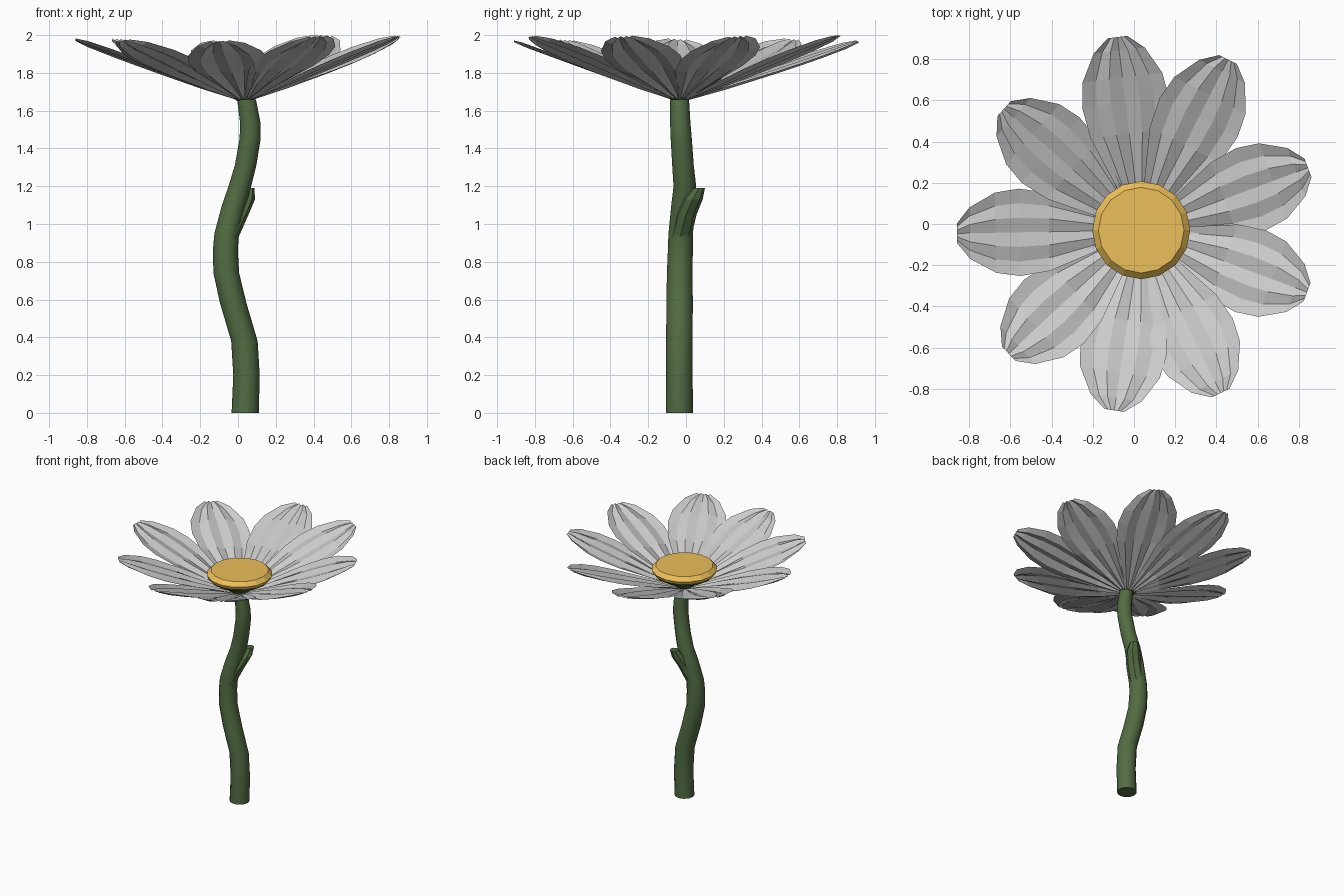
import bpy, bmesh, math
from mathutils import Vector

if "Cube" in bpy.data.objects:
    bpy.data.objects.remove(bpy.data.objects["Cube"])

CX, CY = 0.035, -0.03   # axis of the flower head


def material(name, rgb):
    m = bpy.data.materials.new(name)
    m.diffuse_color = (*rgb, 1)
    m.use_nodes = True
    m.node_tree.nodes["Principled BSDF"].inputs["Base Color"].default_value = m.diffuse_color
    return m


def add_object(name, bm, mat=None):
    me = bpy.data.meshes.new(name)
    bm.to_mesh(me)
    bm.free()
    ob = bpy.data.objects.new(name, me)
    bpy.context.collection.objects.link(ob)
    if mat:
        me.materials.append(mat)
    return ob


def ring_tube(name, rings, sides, mat):
    """Closed tube through horizontal rings given as (x, y, z, radius)."""
    bm = bmesh.new()
    loops = []
    for x, y, z, r in rings:
        loops.append([bm.verts.new((x + r * math.cos(math.tau * i / sides),
                                    y + r * math.sin(math.tau * i / sides), z))
                      for i in range(sides)])
    for a, b in zip(loops, loops[1:]):
        for i in range(sides):
            j = (i + 1) % sides
            bm.faces.new((a[i], a[j], b[j], b[i]))
    bm.faces.new(loops[0][::-1])
    bm.faces.new(loops[-1])
    return add_object(name, bm, mat)


green = material("stem_green", (0.085, 0.15, 0.055))
gold = material("centre_gold", (0.84, 0.52, 0.10))

# Winding stem
stem = ring_tube("stem", [
    (0.038, -0.035, 0.00, 0.072), (0.045, -0.035, 0.20, 0.070),
    (0.034, -0.035, 0.38, 0.070), (-0.025, -0.034, 0.58, 0.070),
    (-0.062, -0.033, 0.74, 0.068), (-0.067, -0.030, 0.86, 0.066),
    (-0.060, -0.028, 0.95, 0.065), (-0.022, -0.015, 1.10, 0.063),
    (0.010, -0.006, 1.20, 0.060), (0.040, -0.016, 1.31, 0.057),
    (0.064, -0.025, 1.45, 0.056), (0.066, -0.030, 1.53, 0.054),
    (0.045, -0.034, 1.66, 0.050)], 12, green)
stem.data.polygons.foreach_set("use_smooth", [len(p.vertices) == 4 for p in stem.data.polygons])

# Broken side shoot
ring_tube("side_shoot", [
    (-0.055, -0.03, 0.93, 0.058), (0.0, 0.0, 1.05, 0.056),
    (0.037, 0.035, 1.13, 0.053), (0.055, 0.068, 1.19, 0.032)], 8, green)

# Green cup beneath the flower centre
ring_tube("flower_cup", [
    (CX, CY, 1.655, 0.045), (CX, CY, 1.70, 0.10), (CX, CY, 1.765, 0.215),
    (CX, CY, 1.785, 0.23)], 16, green)

# Gold centre disc
ring_tube("flower_centre", [
    (CX, CY, 1.785, 0.23), (CX, CY, 1.805, 0.238),
    (CX, CY, 1.835, 0.208)], 16, gold)

# Petals: (fraction of length, half width), pleated across
OUTLINE = [(0.04, 0.022), (0.25, 0.10), (0.50, 0.19), (0.66, 0.212),
           (0.79, 0.195), (0.93, 0.125), (1.0, 0.048)]
COLS = 6
PETALS = [(97, 0.945, 1.965), (63, 0.93, 1.995), (20.5, 0.865, 1.99),
          (-20.5, 0.86, 1.99), (-64, 0.88, 1.99), (-98.5, 0.885, 1.965),
          (-137, 0.88, 1.97), (-179, 0.895, 1.975), (138.5, 0.89, 1.975)]


def petal(name, angle, length, tip_z):
    a = math.radians(angle)
    out = Vector((math.cos(a), math.sin(a), 0))
    side = Vector((-out.y, out.x, 0))
    bm = bmesh.new()
    rows = []
    for f, w in OUTLINE:
        row = []
        for c in range(COLS + 1):
            t = 2 * c / COLS - 1
            pleat = 0.009 * (-1) ** c * min(1, w / 0.1)
            tilt = 0.012 * t * w / 0.2
            z = 1.645 + (tip_z - 1.645) * f + pleat + tilt
            p = Vector((CX, CY, z)) + out * f * length + side * t * w
            row.append(bm.verts.new(p))
        rows.append(row)
    for r, s in zip(rows, rows[1:]):
        for c in range(COLS):
            bm.faces.new((r[c], s[c], s[c + 1], r[c + 1]))
    return add_object(name, bm)


for i, spec in enumerate(PETALS):
    petal(f"petal_{i + 1}", *spec)
